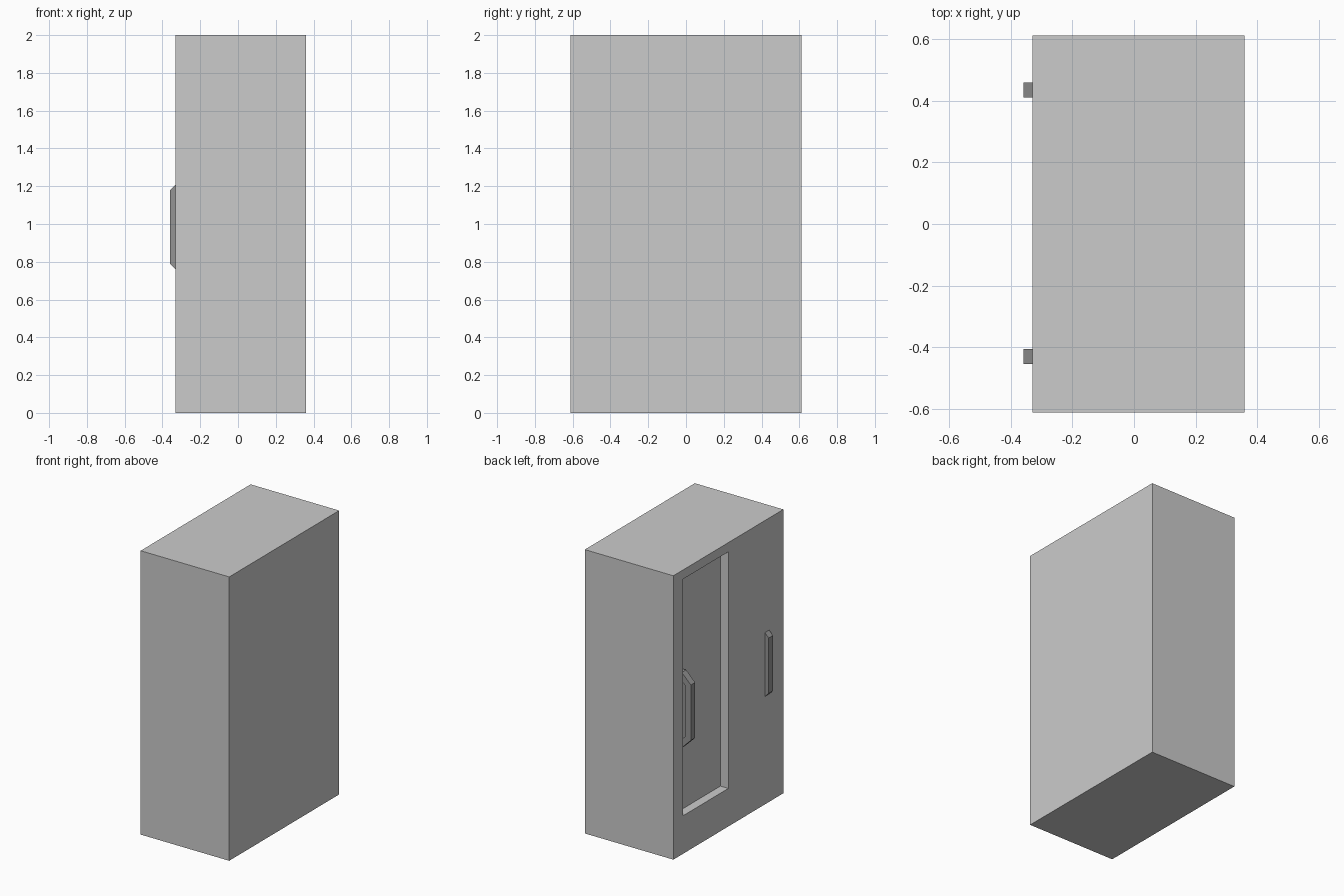
import bpy, bmesh

if "Cube" in bpy.data.objects:
    bpy.data.objects.remove(bpy.data.objects["Cube"])

FRONT, BACK, HALF_W, FLOOR = -0.33, 0.36, 0.612, -0.268


def box(name, lo, hi):
    bm = bmesh.new()
    bmesh.ops.create_cube(bm, size=1)
    for v in bm.verts:
        v.co = [l + (c + 0.5) * (h - l) for c, l, h in zip(v.co, lo, hi)]
    return finish(name, bm)


def finish(name, bm):
    bmesh.ops.recalc_face_normals(bm, faces=bm.faces)
    me = bpy.data.meshes.new(name)
    bm.to_mesh(me)
    bm.free()
    ob = bpy.data.objects.new(name, me)
    bpy.context.collection.objects.link(ob)
    return ob


# Cabinet body with one recessed sliding door
body = box("cabinet_body", (FRONT, -HALF_W, 0), (BACK, HALF_W, 2))
cutter = box("door_recess_cutter", (FRONT - 0.1, 0.0, 0.268), (FLOOR, 0.506, 1.935))
cutter.hide_render = True
cutter.hide_viewport = True
cut = body.modifiers.new("door_recess", 'BOOLEAN')
cut.operation = 'DIFFERENCE'
cut.solver = 'EXACT'
cut.object = cutter

# Dark handle material
dark = bpy.data.materials.new("dark_grey")
dark.diffuse_color = (0.3, 0.3, 0.3, 1)
dark.use_nodes = True
dark.node_tree.nodes["Principled BSDF"].inputs["Base Color"].default_value = dark.diffuse_color

# Half of the bent handle profile: (x, height above handle centre)
MID = 0.985
outer = [(-0.36, 0.195), (-0.29, 0.265), (FLOOR, 0.265)]
inner = [(FLOOR, 0.222), (-0.275, 0.222), (-0.317, 0.178)]


def handle(name, y0, y1):
    half = outer + inner
    lower = [(x, -z) for x, z in reversed(half)]
    bm = bmesh.new()
    verts = [bm.verts.new((x, y0, MID + z)) for x, z in half + lower]
    face = bm.faces.new(verts)
    ext = bmesh.ops.extrude_face_region(bm, geom=[face])
    new = [g for g in ext["geom"] if isinstance(g, bmesh.types.BMVert)]
    bmesh.ops.translate(bm, verts=new, vec=(0, y1 - y0, 0))
    ob = finish(name, bm)
    ob.data.materials.append(dark)


# Handles: one in the recessed door, one on the flush door
handle("recessed_door_handle", 0.412, 0.46)
handle("flush_door_handle", -0.455, -0.407)
